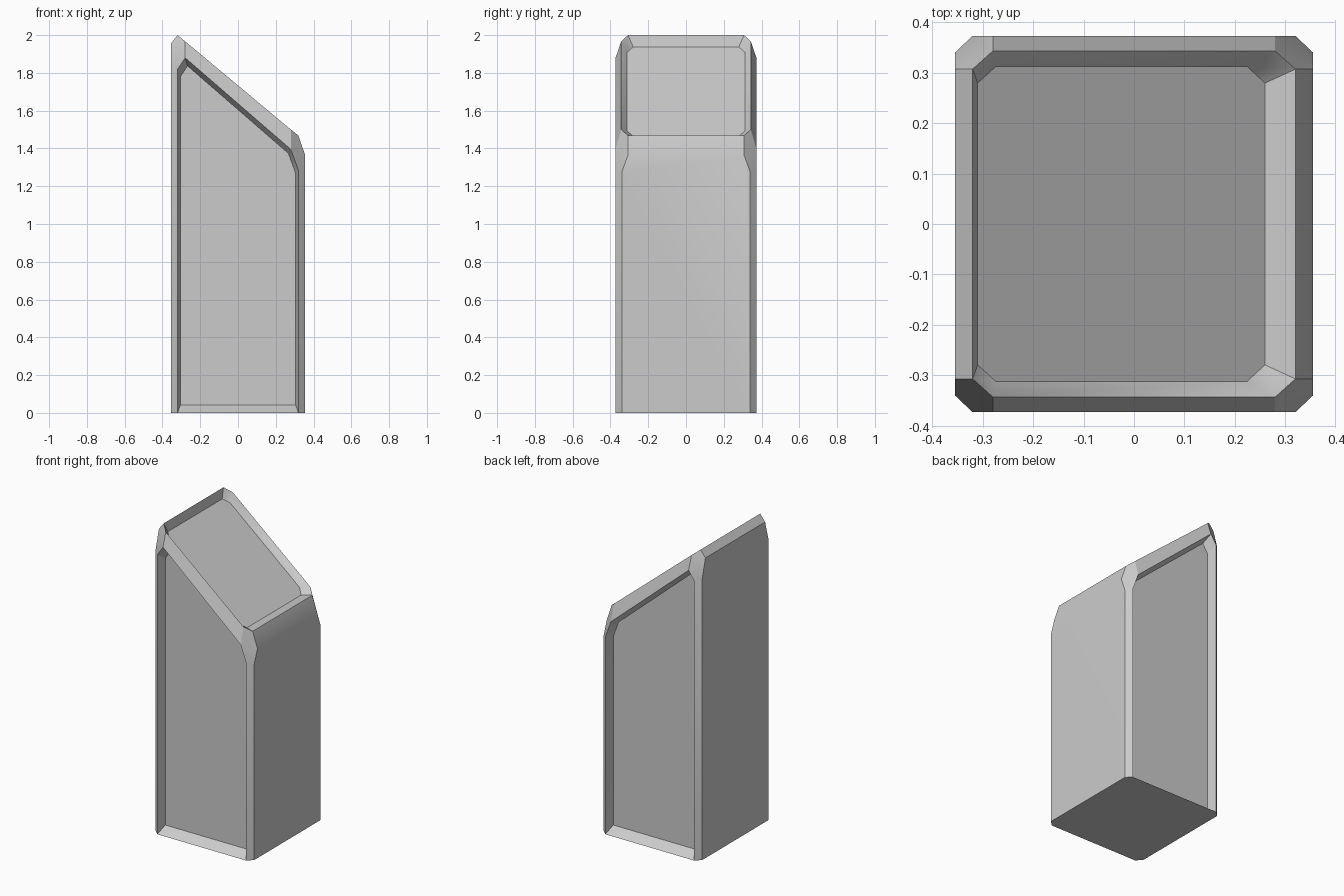
import bpy, bmesh
from mathutils import Vector

if "Cube" in bpy.data.objects:
    bpy.data.objects.remove(bpy.data.objects["Cube"])

bm = bmesh.new()


def ring(points):
    return [bm.verts.new(p) for p in points]


def recess(verts, centre, scale, push):
    # sunken panel: scaled copy of the outline pushed inward, joined by sloped walls
    c, push = Vector(centre), Vector(push)
    inner = ring([c + Vector([d * k for d, k in zip(v.co - c, scale)]) + push for v in verts])
    n = len(verts)
    for i in range(n):
        j = (i + 1) % n
        bm.faces.new((verts[i], verts[j], inner[j], inner[i]))
    bm.faces.new(inner)


sides = []
for s in (-1, 1):
    f, t, e, c = 0.373 * s, 0.343 * s, 0.307 * s, 0.34 * s
    p = {
        # high corner
        "lt1": (-0.32, e, 2.0), "lt2": (-0.28, t, 1.967),
        "lf1": (-0.28, f, 1.88), "lf2": (-0.32, f, 1.82),
        "ls1": (-0.355, c, 1.835), "ls2": (-0.355, e, 1.955),
        # low corner
        "rt1": (0.32, e, 1.468), "rt2": (0.28, t, 1.50),
        "rf1": (0.28, f, 1.395), "rf2": (0.32, f, 1.285),
        "rs1": (0.355, c, 1.275), "rs2": (0.355, e, 1.365),
        # foot
        "lfb": (-0.32, f, 0), "rfb": (0.32, f, 0),
        "lsb": (-0.355, c, 0), "rsb": (0.355, c, 0),
    }
    v = {k: bm.verts.new(q) for k, q in p.items()}
    sides.append(v)
    # corner facets and edge chamfers
    for a in "lr":
        bm.faces.new([v[a + k] for k in ("t1", "t2", "f1", "f2", "s1", "s2")])
        bm.faces.new([v[a + k] for k in ("f2", "fb", "sb", "s1")])
    bm.faces.new([v[k] for k in ("lt2", "rt2", "rf1", "lf1")])
    # front / back panel
    recess([v[k] for k in ("lfb", "rfb", "rf2", "rf1", "lf1", "lf2")],
           (0, f, 0.92), (0.953, 1, 0.955), (0, -0.06 * s, 0))

# side walls, end chamfers, underside and sloped top panel
a, b = sides
for k in "lr":
    bm.faces.new([a[k + "sb"], a[k + "s1"], a[k + "s2"], b[k + "s2"], b[k + "s1"], b[k + "sb"]])
    bm.faces.new([a[k + "t1"], a[k + "s2"], b[k + "s2"], b[k + "t1"]])
foot = ("lsb", "lfb", "rfb", "rsb")
bm.faces.new([a[k] for k in foot] + [b[k] for k in reversed(foot)])
top = ("lt1", "lt2", "rt2", "rt1")
recess([a[k] for k in top] + [b[k] for k in reversed(top)],
       (0, 0, 1.734), (0.89, 0.91, 0.89), (-0.025, 0, -0.033))

bmesh.ops.recalc_face_normals(bm, faces=bm.faces)
mesh = bpy.data.meshes.new("slanted_block")
bm.to_mesh(mesh)
bm.free()
obj = bpy.data.objects.new("slanted_block", mesh)
bpy.context.collection.objects.link(obj)
bpy.context.view_layer.objects.active = obj
obj.select_set(True)
bpy.ops.object.shade_smooth_by_angle(angle=0.52)
